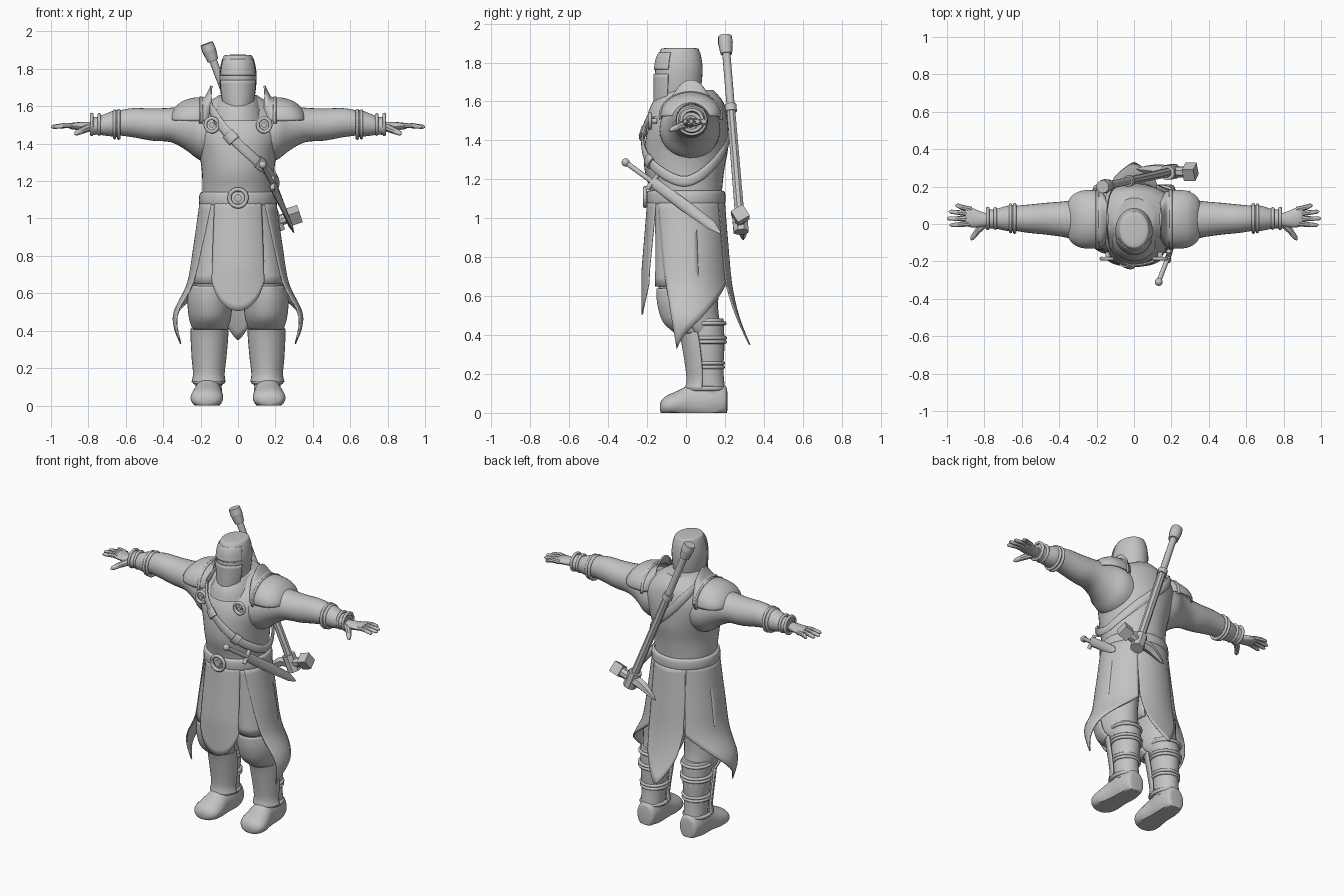
import bpy, bmesh, math
from mathutils import Vector

if "Cube" in bpy.data.objects:
    bpy.data.objects.remove(bpy.data.objects["Cube"])

GREY = (0.55, 0.55, 0.55, 1)
mat = bpy.data.materials.new("stone_grey")
mat.use_nodes = True
mat.diffuse_color = GREY
mat.node_tree.nodes["Principled BSDF"].inputs["Base Color"].default_value = GREY


def finish(name, bm, mirror=False, thick=0, angle=40):
    bmesh.ops.recalc_face_normals(bm, faces=bm.faces)
    me = bpy.data.meshes.new(name)
    bm.to_mesh(me)
    bm.free()
    me.materials.append(mat)
    ob = bpy.data.objects.new(name, me)
    bpy.context.collection.objects.link(ob)
    if thick:
        m = ob.modifiers.new("thickness", "SOLIDIFY")
        m.thickness, m.offset = thick, 0
    if mirror:
        ob.modifiers.new("mirror", "MIRROR")
    bpy.ops.object.select_all(action="DESELECT")
    ob.select_set(True)
    bpy.context.view_layer.objects.active = ob
    bpy.ops.object.shade_smooth_by_angle(angle=math.radians(angle))
    return ob


def spline(pts, k):
    """Smooth curve through the given tuples."""
    pts = [Vector(p) for p in pts]
    out = []
    for i in range(len(pts) - 1):
        a, b, c, d = (pts[max(0, min(len(pts) - 1, i + j))] for j in (-1, 0, 1, 2))
        for s in range(k):
            t = s / k
            out.append(b + (c - a) * t / 2 + (a * 2 - b * 5 + c * 4 - d) * t * t / 2
                       + (b * 3 - a - c * 3 + d) * t ** 3 / 2)
    return out + [pts[-1]]


def grid(bm, rows, wrap=False):
    vs = [[bm.verts.new(p) for p in r] for r in rows]
    n = len(vs[0])
    for r, q in zip(vs, vs[1:]):
        for i in range(n if wrap else n - 1):
            j = (i + 1) % n
            bm.faces.new((r[i], r[j], q[j], q[i]))
    return vs


def loft(name, axis, secs, arc=None, mirror=False, thick=0, k=4, n=28, floor=False):
    """Ellipse sections (position, centre1, centre2, radius1, radius2) along an axis."""
    bm = bmesh.new()
    rows = []
    for p, c1, c2, r1, r2 in spline(secs, k):
        row = []
        for i in range(n):
            a = math.radians(-arc + 2 * arc * i / (n - 1)) if arc else math.tau * i / n
            u, v = c1 + r1 * math.sin(a), c2 + r2 * math.cos(a) * (-1 if axis == "z" else 1)
            q = {"z": (u, v, p), "x": (p, u, v), "y": (u, p, v)}[axis]
            row.append((q[0], q[1], max(q[2], 0)) if floor else q)
        rows.append(row)
    vs = grid(bm, rows, not arc)
    if not arc:
        bm.faces.new(vs[0])
        bm.faces.new(vs[-1])
    return finish(name, bm, mirror, thick)


def tube(name, pts, r, closed=False, mirror=False, flat=1.0, n=10):
    """Round or flattened cord along a path."""
    pts = [Vector(p) for p in pts]
    bm = bmesh.new()
    rows = []
    for i, p in enumerate(pts):
        if closed:
            d = pts[(i + 1) % len(pts)] - pts[i - 1]
        else:
            d = pts[min(i + 1, len(pts) - 1)] - pts[max(i - 1, 0)]
        d.normalize()
        out = Vector((p.x, p.y, 0)) if flat != 1 else Vector((0.3, 0.2, 1))
        side = d.cross(out).normalized()
        out = side.cross(d)
        rad = r[i] if isinstance(r, (list, tuple)) else r
        rows.append([p + side * rad * math.cos(math.tau * j / n)
                     + out * rad * flat * math.sin(math.tau * j / n) for j in range(n)])
    if closed:
        rows.append(rows[0])
    vs = grid(bm, rows, True)
    if closed:
        bmesh.ops.remove_doubles(bm, verts=bm.verts, dist=1e-5)
    else:
        bm.faces.new(vs[0])
        bm.faces.new(vs[-1])
    return finish(name, bm, mirror)


def rod(name, p, q, r1, r2=None, n=12):
    return tube(name, [p, q], [r1, r1 if r2 is None else r2], n=n)


def circle(c, r1, r2, axis, n=32):
    out = []
    for i in range(n):
        u, v = r1 * math.cos(math.tau * i / n), r2 * math.sin(math.tau * i / n)
        out.append(Vector(c) + Vector({"x": (0, u, v), "y": (u, 0, v), "z": (u, v, 0)}[axis]))
    return out


def cloth(name, top, bottom, hem, mirror=False):
    """Hanging panel: angle ranges at waist and hem, hem height by position."""
    flare = spline([(1.1, .2, .195), (.85, .235, .215), (.65, .27, .235), (.48, .345, .275), (.32, .31, .34)], 8)
    bm = bmesh.new()
    rows = []
    for j in range(17):
        t, row = j / 16, []
        for i in range(25):
            u = i / 24
            z = 1.09 + (hem(u) - 1.09) * t
            a0, a1 = (top[m] + (bottom[m] - top[m]) * t for m in (0, 1))
            a = math.radians(a0 + (a1 - a0) * u)
            f = min(flare, key=lambda s: abs(s[0] - z))
            g = flare[max(0, flare.index(f) - 1)] if z > f[0] else flare[min(len(flare) - 1, flare.index(f) + 1)]
            w = (z - f[0]) / (g[0] - f[0]) if g[0] != f[0] else 0
            rx, ry = f[1] + (g[1] - f[1]) * w, f[2] + (g[2] - f[2]) * w
            if math.cos(a) > 0:
                ry = min(ry, .225)
            row.append((rx * math.sin(a), -ry * math.cos(a), z))
        rows.append(row)
    grid(bm, rows)
    return finish(name, bm, mirror, .008)


# Torso, neck cowl and helmet
loft("torso", "z", [(1.03, 0, 0, .185, .18), (1.14, 0, 0, .19, .185), (1.25, 0, -.008, .193, .205),
                    (1.35, 0, 0, .21, .215), (1.45, 0, .01, .245, .208), (1.53, 0, .025, .25, .185),
                    (1.6, 0, .04, .19, .15), (1.66, 0, .03, .1, .11)], n=40)
loft("cowl", "z", [(1.52, 0, -.02, .15, .18), (1.57, 0, -.02, .135, .165), (1.61, 0, -.015, .12, .145),
                   (1.65, 0, 0, .105, .125), (1.66, 0, 0, .09, .11)])
loft("helmet", "z", [(1.58, 0, -.06, .068, .085), (1.64, 0, -.042, .088, .112), (1.75, 0, -.037, .1, .122),
                     (1.82, 0, -.035, .093, .115), (1.862, 0, -.032, .08, .1), (1.873, 0, -.03, .068, .088),
                     (1.876, 0, -.03, .03, .04)], n=32)
loft("face_plate", "z", [(1.57, 0, -.063, .071, .1), (1.64, 0, -.045, .093, .118), (1.74, 0, -.037, .103, .127)],
     arc=65, thick=.006)
loft("brow_plate", "z", [(1.765, 0, -.037, .102, .126), (1.82, 0, -.035, .095, .118), (1.85, 0, -.033, .086, .106)],
     arc=65, thick=.006)

# Arms, bracers and hands
loft("arm", "x", [(.1, .02, 1.45, .15, .15), (.2, .02, 1.46, .155, .15), (.28, .022, 1.485, .12, .118),
                  (.36, .025, 1.5, .098, .092), (.46, .028, 1.502, .086, .086), (.56, .028, 1.512, .076, .078),
                  (.64, .03, 1.51, .066, .066), (.72, .028, 1.498, .054, .052), (.79, .025, 1.492, .036, .034)],
     mirror=True)
loft("bracer", "x", [(.635, .03, 1.51, .072, .074), (.68, .03, 1.505, .067, .066), (.75, .027, 1.496, .05, .048),
                     (.785, .027, 1.494, .054, .05)], mirror=True)
for x, r in ((.638, .074), (.66, .071), (.742, .052), (.782, .054)):
    tube("bracer_ring", circle((x, .03, 1.503), r, r, "x"), .009, True, True)
loft("palm", "x", [(.77, .022, 1.492, .03, .026), (.82, .025, 1.492, .042, .024), (.87, .035, 1.494, .053, .02),
                   (.9, .04, 1.494, .05, .015)], mirror=True, n=16)
for y0, x1, y1 in ((.078, .955, .1), (.052, .99, .066), (.026, 1.0, .03), (.002, .985, -.006)):
    tube("finger", [(.87, y0, 1.495), (.92, (y0 + y1) / 2, 1.498), (x1 - .01, y1, 1.49), (x1, y1, 1.488)],
         [.014, .014, .011, .004], mirror=True, n=8)
tube("thumb", [(.8, 0, 1.485), (.835, -.035, 1.47), (.865, -.075, 1.455), (.872, -.085, 1.45)],
     [.022, .018, .013, .004], mirror=True, n=8)

# Shoulder guards with a raised inner flange
loft("shoulder_guard", "x", [(.142, .025, 1.53, .1, .18), (.158, .025, 1.53, .125, .145), (.18, .025, 1.53, .145, .115),
                             (.23, .025, 1.53, .152, .112), (.29, .025, 1.53, .145, .095), (.335, .025, 1.53, .115, .06),
                             (.36, .025, 1.53, .06, .02)], arc=95, mirror=True, thick=.01)
loft("shoulder_guard_rim", "x", [(.19, .025, 1.525, .152, .122), (.205, .025, 1.525, .16, .122)],
     arc=98, mirror=True, thick=.012)

# Chest strap, brooches, belt and buckle
strap = spline([(-.14, -.12, 1.58), (-.09, -.195, 1.5), (0, -.222, 1.4), (.11, -.195, 1.3), (.19, -.1, 1.22),
                (.213, 0, 1.19), (.185, .1, 1.24), (.09, .195, 1.35), (-.04, .222, 1.47), (-.13, .175, 1.58),
                (-.155, .03, 1.635)], 5)
tube("chest_strap", strap, .026, True, flat=.35)
tube("strap_keeper", [(-.055, -.215, 1.455), (-.02, -.228, 1.415)], .034, flat=.45)
tube("strap_buckle", [(.105, -.2, 1.305), (.135, -.18, 1.28)], .034, flat=.45)
tube("brooch_ring", circle((.14, -.185, 1.5), .034, .036, "y"), .01, True, True)
rod("brooch_stud", (.14, -.15, 1.5), (.14, -.192, 1.5), .014)
rod("brooch_stud", (-.14, -.15, 1.5), (-.14, -.192, 1.5), .014)
loft("belt", "z", [(1.068, 0, 0, .19, .188), (1.075, 0, 0, .206, .2), (1.105, 0, 0, .209, .203),
                   (1.135, 0, 0, .203, .199), (1.142, 0, 0, .188, .186)], n=40)
tube("belt_buckle", circle((0, -.21, 1.11), .046, .046, "y"), .011, True)
rod("buckle_stud", (0, -.19, 1.11), (0, -.218, 1.11), .02)

# Coat panels
cloth("front_panel", (-38, 38), (-32, 32), lambda u: .505 + .16 * abs(2 * u - 1) ** 1.8)
cloth("back_panel", (145, 215), (152, 208), lambda u: .35 + .32 * abs(2 * u - 1) ** 1.4)
cloth("side_panel", (44, 147), (78, 150), lambda u: .33 + .33 * u ** .8, mirror=True)

# Legs, knee and shin guards, boots
loft("thigh", "z", [(1.08, .09, 0, .09, .15), (.9, .11, .005, .112, .15), (.66, .145, .012, .108, .155),
                    (.54, .15, .02, .11, .145), (.46, .15, .04, .1, .135), (.4, .15, .09, .075, .09)], mirror=True)
loft("under_tunic", "z", [(1.08, .09, 0, .1, .16), (.9, .11, .003, .118, .157), (.65, .143, .01, .118, .165)],
     arc=110, mirror=True, thick=.008)
loft("knee_guard", "z", [(.64, .147, .01, .108, .157), (.56, .15, .015, .116, .158), (.47, .15, .03, .108, .145),
                         (.41, .15, .06, .09, .11)], arc=85, mirror=True, thick=.01)
loft("boot_shaft", "z", [(.485, .15, .105, .085, .085), (.46, .15, .105, .09, .09), (.33, .153, .105, .082, .092),
                         (.22, .155, .11, .072, .082), (.1, .157, .125, .07, .078)], mirror=True)
loft("shin_guard", "z", [(.415, .152, .08, .096, .112), (.36, .153, .088, .096, .106), (.25, .155, .1, .088, .1),
                         (.17, .156, .1, .08, .092), (.125, .157, .1, .087, .1)], arc=80, mirror=True, thick=.012)
for z, r in ((.46, .092), (.385, .094), (.365, .093), (.255, .084), (.235, .083)):
    tube("boot_strap", circle((.153, .107, z), r - .004, r, "z"), .01, True, True)
loft("boot_foot", "y", [(.212, .155, .06, .035, .05), (.2, .156, .06, .06, .08), (.13, .157, .065, .073, .105),
                        (.04, .16, .055, .073, .1), (-.04, .165, .045, .086, .07), (-.09, .168, .038, .084, .055),
                        (-.12, .17, .032, .062, .04), (-.133, .17, .028, .03, .02)], mirror=True, floor=True)
tube("boot_cuff", circle((.157, .1, .125), .075, .09, "z"), .012, True, True)

# War hammer slung on the back
top, end = Vector((-.168, .2, 1.935)), Vector((.215, .283, .93))
at = lambda t: top.lerp(end, t)
rod("hammer_pommel", at(0), at(.035), .035, .038)
rod("hammer_pommel_base", at(.035), at(.09), .038, .03)
rod("hammer_grip", at(.08), at(.36), .021)
rod("hammer_collar", at(.35), at(.385), .03)
rod("hammer_shaft", at(.36), at(.97), .023, .026, n=8)
rod("hammer_socket", at(.9), at(1), .042, n=8)
hub = at(.95)
rod("hammer_neck", hub, hub + Vector((.09, 0, .03)), .03, n=8)
rod("hammer_face", hub + Vector((.075, 0, .026)), hub + Vector((.135, 0, .046)), .05, n=4)
tube("hammer_beak", spline([hub, hub + Vector((-.08, .01, -.02)), hub + Vector((-.18, .015, -.09))], 4),
     [.036, .035, .034, .033, .031, .027, .021, .013, .003], n=6)

# Sheathed dagger on the hip
rod("dagger_grip", (.135, -.3, 1.28), (.185, -.17, 1.185), .013)
bm = bmesh.new()
bmesh.ops.create_uvsphere(bm, u_segments=12, v_segments=8, radius=.021)
bmesh.ops.translate(bm, verts=bm.verts, vec=(.132, -.31, 1.287))
finish("dagger_pommel", bm)
rod("dagger_guard", (.185, -.2, 1.15), (.185, -.145, 1.22), .012)
tube("dagger_sheath", [(.185, -.17, 1.185), (.24, 0, 1.06), (.28, .13, .965), (.298, .175, .925)],
     [.03, .03, .027, .006], flat=.45)
